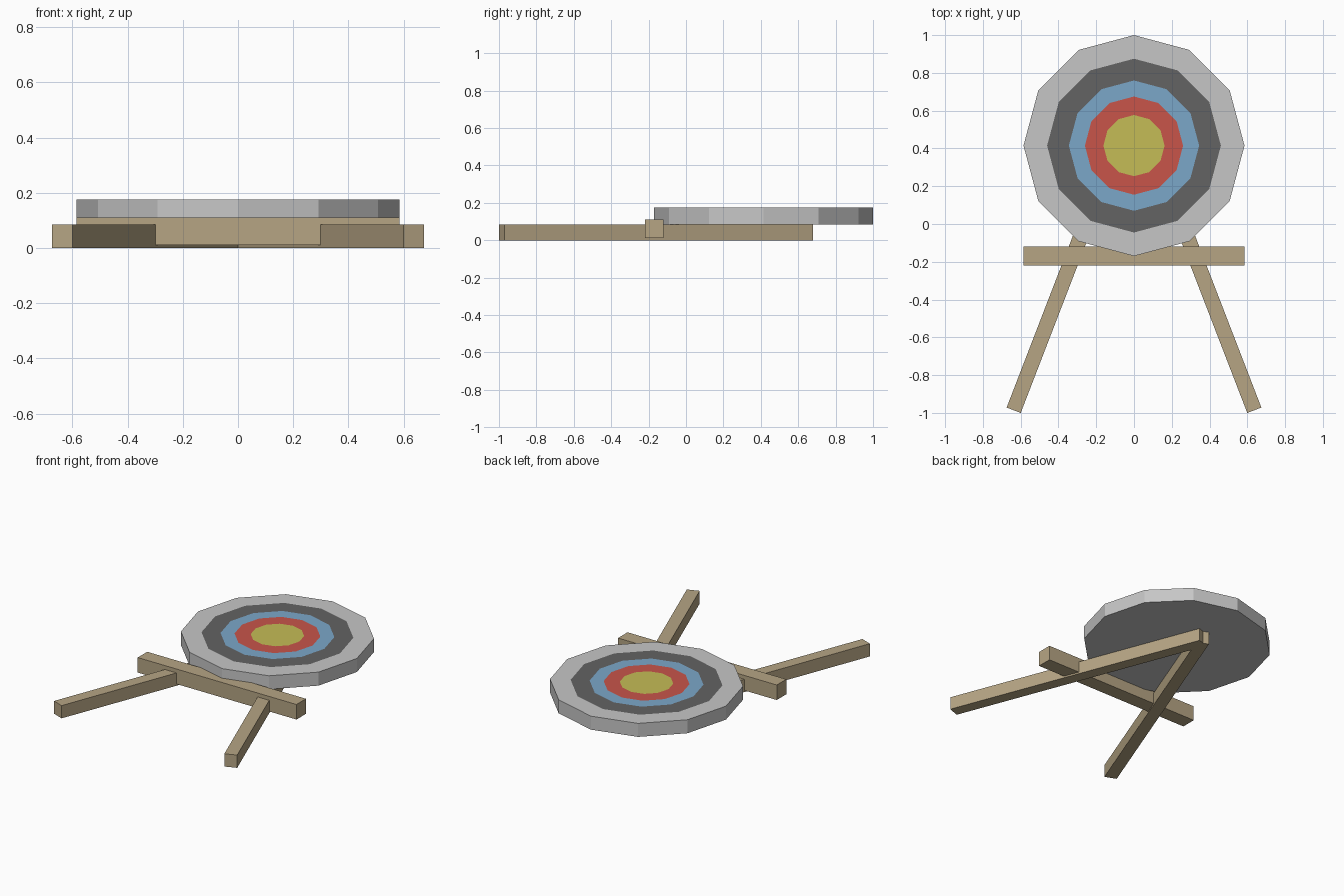
import bpy, bmesh, math
from mathutils import Vector, Matrix

cube = bpy.data.objects.get("Cube")
if cube:
    bpy.data.objects.remove(cube)


def make_material(name, hex_code):
    """Flat material from an sRGB hex code, stored as linear values."""
    channels = [int(hex_code[i:i + 2], 16) / 255 for i in (0, 2, 4)]
    color = [c / 12.92 if c < 0.04 else ((c + 0.055) / 1.055) ** 2.4 for c in channels] + [1]
    mat = bpy.data.materials.new(name)
    mat.use_nodes = True
    mat.diffuse_color = color
    mat.node_tree.nodes["Principled BSDF"].inputs["Base Color"].default_value = color
    return mat


wood = make_material("tan wood", "B6A584")
face_colors = [
    make_material("light grey", "C6C6C6"),
    make_material("dark grey", "636363"),
    make_material("blue", "7BA7C9"),
    make_material("red", "C8554A"),
    make_material("yellow", "C5BC56"),
]


def add_object(name, bm, materials):
    bmesh.ops.recalc_face_normals(bm, faces=bm.faces)
    mesh = bpy.data.meshes.new(name)
    bm.to_mesh(mesh)
    bm.free()
    for mat in materials:
        mesh.materials.append(mat)
    obj = bpy.data.objects.new(name, mesh)
    bpy.context.collection.objects.link(obj)
    return obj


def beam(name, start, end, width, height):
    """Square-ended beam between two centre points at the same height."""
    start, end = Vector(start), Vector(end)
    along = end - start
    matrix = (Matrix.Translation((start + end) / 2)
              @ Matrix.Rotation(math.atan2(along.y, along.x), 4, "Z")
              @ Matrix.Diagonal((along.length, width, height, 1)))
    bm = bmesh.new()
    bmesh.ops.create_cube(bm, size=1, matrix=matrix)
    return add_object(name, bm, [wood])


def target_disc(center_y, bottom, top, radii, sides=12):
    """Faceted disc whose front is split into coloured rings."""
    bm = bmesh.new()

    def loop(radius, z):
        angles = [math.tau * i / sides for i in range(sides)]
        return [bm.verts.new((radius * math.cos(a), center_y + radius * math.sin(a), z))
                for a in angles]

    def bridge(a, b, index):
        for i in range(sides):
            j = (i + 1) % sides
            bm.faces.new((a[i], a[j], b[j], b[i])).material_index = index

    base = loop(radii[0], bottom)
    bm.faces.new(base)
    rings = [loop(r, top) for r in radii]
    bridge(base, rings[0], 0)
    for index in range(len(rings) - 1):
        bridge(rings[index], rings[index + 1], index)
    bm.faces.new(rings[-1]).material_index = len(rings) - 1
    return add_object("target_disc", bm, face_colors)


# Target face
target_disc(0.415, 0.085, 0.175, [0.585, 0.46, 0.345, 0.26, 0.162])

# Legs meeting at the top of the stand
for name, side in (("left_leg", 1), ("right_leg", -1)):
    beam(name, (side * 0.637, -0.986, 0.0425), (0, 0.665, 0.0425), 0.08, 0.085)

# Crossbar that carries the disc
beam("crossbar", (-0.585, -0.17, 0.061), (0.585, -0.17, 0.061), 0.1, 0.1)
